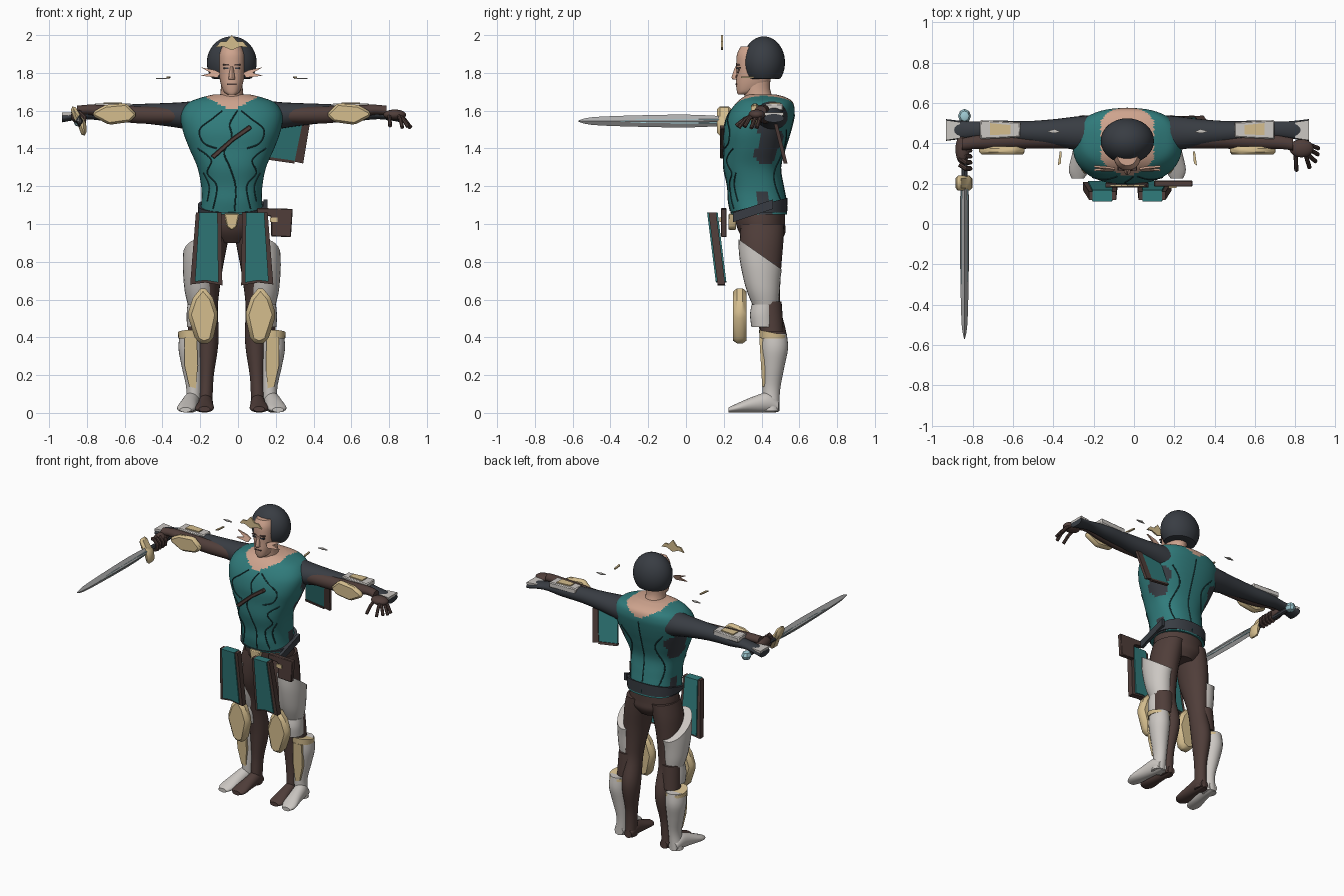
import bpy, bmesh, math
from mathutils import Vector
from mathutils.bvhtree import BVHTree

CX = -0.033  # body symmetry plane


def mat(name, r, g, b):
    m = bpy.data.materials.new(name)
    m.diffuse_color = (r, g, b, 1)
    return m


TEAL = mat("teal cloth", .03, .2, .2)
DTEAL = mat("dark trim", .012, .05, .055)
BROWN = mat("brown leather", .08, .048, .042)
GOLD = mat("pale gold", .66, .51, .27)
WHITE = mat("off white armour", .6, .57, .54)
SLATE = mat("dark slate", .04, .046, .056)
SKIN = mat("skin", .62, .37, .27)
STEEL = mat("steel", .42, .42, .42)
BLUE = mat("pale blue", .36, .62, .68)


def finish(name, bm, *mats):
    bmesh.ops.recalc_face_normals(bm, faces=bm.faces[:])
    me = bpy.data.meshes.new(name)
    bm.to_mesh(me)
    bm.free()
    for m in mats:
        me.materials.append(m)
    ob = bpy.data.objects.new(name, me)
    bpy.context.collection.objects.link(ob)
    return ob


def smooth_rows(rows, k):
    """Catmull-Rom resampling of cross-section rows."""
    out = []
    for i in range(len(rows) - 1):
        p = [rows[max(i - 1, 0)], rows[i], rows[i + 1], rows[min(i + 2, len(rows) - 1)]]
        for j in range(k):
            t = j / k
            out.append([.5 * (2 * b + (c - a) * t + (2 * a - 5 * b + 4 * c - d) * t * t
                              + (3 * b - a - 3 * c + d) * t ** 3) for a, b, c, d in zip(*p)])
    return out + [list(rows[-1])]


def loft(name, rows, m, axis="z", n=24, k=4, e=2.0, rule=None, extra=(), slant=0):
    """rows: (position on axis, centre a, centre b, radius a, radius b)."""
    bm = bmesh.new()
    rings = []
    for t, a, b, ra, rb in smooth_rows(rows, k):
        ring = []
        for i in range(n):
            c, s = math.cos(math.tau * i / n), math.sin(math.tau * i / n)
            u = a + ra * math.copysign(abs(c) ** (2 / e), c)
            v = b + rb * math.copysign(abs(s) ** (2 / e), s)
            w = t - slant * (v - b) * abs(t - rows[0][0]) / abs(rows[-1][0] - rows[0][0])
            ring.append(bm.verts.new({"z": (u, v, w), "x": (w, u, v), "y": (u, w, v)}[axis]))
        rings.append(ring)
    for r, q in zip(rings, rings[1:]):
        for i in range(n):
            bm.faces.new((r[i], r[(i + 1) % n], q[(i + 1) % n], q[i]))
    bm.faces.new(rings[0])
    bm.faces.new(rings[-1])
    if rule:
        for f in bm.faces:
            f.material_index = rule(f.calc_center_median())
    return finish(name, bm, m, *extra)


def plate(name, pts, lo, hi, m, axis="y", shear=0, z0=0, bevel=0):
    """Outline extruded along an axis; shear leans it with height."""
    bm = bmesh.new()

    def pos(u, v, w):
        return {"y": (u, w + shear * (v - z0), v), "z": (u, v, w), "x": (w, u, v)}[axis]
    a = [bm.verts.new(pos(u, v, lo)) for u, v in pts]
    b = [bm.verts.new(pos(u, v, hi)) for u, v in pts]
    bm.faces.new(a)
    bm.faces.new(b)
    for i in range(len(a)):
        j = (i + 1) % len(a)
        bm.faces.new((a[i], a[j], b[j], b[i]))
    ob = finish(name, bm, m)
    if bevel:
        mod = ob.modifiers.new("bevel", "BEVEL")
        mod.width, mod.segments = bevel, 1
    return ob


def rect(x0, x1, z0, z1):
    return [(x0, z0), (x1, z0), (x1, z1), (x0, z1)]


def ball(name, c, r, m, seg=24, rings=14, floor=None):
    bm = bmesh.new()
    bmesh.ops.create_uvsphere(bm, u_segments=seg, v_segments=rings, radius=1)
    for v in bm.verts:
        v.co = Vector([c[i] + v.co[i] * r[i] for i in range(3)])
        if floor is not None:
            v.co.z = max(v.co.z, floor)
    return finish(name, bm, m)


def tube(name, pts, r, m):
    cu = bpy.data.curves.new(name, "CURVE")
    cu.dimensions, cu.bevel_depth, cu.bevel_resolution, cu.use_fill_caps = "3D", r, 2, True
    sp = cu.splines.new("POLY")
    sp.points.add(len(pts) - 1)
    for p, q in zip(sp.points, pts):
        p.co = (*q, 1)
    cu.materials.append(m)
    ob = bpy.data.objects.new(name, cu)
    bpy.context.collection.objects.link(ob)


# Tunic: (height, half width, front y, back y), skin neckline, dark armpits
T = [(1.05, .17, .24, .535), (1.12, .16, .225, .53), (1.2, .162, .22, .515), (1.3, .182, .2, .5),
     (1.4, .225, .2, .525), (1.48, .255, .198, .55), (1.55, .27, .212, .568), (1.6, .262, .235, .575),
     (1.645, .225, .27, .565), (1.67, .16, .30, .53), (1.685, .1, .33, .48)]


def tunic_rule(c):
    d = abs(c.x - CX)
    if c.z > 1.6 + .5 * d and d < .13:
        return 1
    wave = .02 * math.sin(c.z * 40)
    if d > .15 and ((1.31 < c.z < 1.56 and .38 + wave < c.y < .5 + wave)
                    or (c.z < 1.16 + wave and c.y > .38 and c.y < .46)):
        return 2
    return 0


tunic = loft("tunic", [(z, CX, (f + b) / 2, w, (b - f) / 2) for z, w, f, b in T], TEAL, n=72, k=6,
             e=2.4, rule=tunic_rule, extra=(SKIN, SLATE))

# Raised trim laid on the tunic surface
me = tunic.data
tree = BVHTree.FromPolygons([v.co for v in me.vertices], [p.vertices[:] for p in me.polygons])


def trim(name, pts, front=True, r=.004):
    path = []
    for x, z in smooth_rows(pts, 8):
        hit = tree.ray_cast(Vector((x + CX, -1 if front else 2, z)), Vector((0, 1 if front else -1, 0)))[0]
        if hit:
            path.append(hit)
    tube(name, path, r, m=DTEAL)


trim("front_seam", [(.03, 1.6), (-.01, 1.53), (.0, 1.46), (-.04, 1.38), (-.01, 1.3), (.02, 1.2), (.015, 1.07)])
trim("back_seam", [(0, 1.58), (.005, 1.3), (0, 1.07)], False)
for s in (-1, 1):
    trim("chest_trim", [(s * .05, 1.6), (s * .1, 1.56), (s * .17, 1.5), (s * .15, 1.43), (s * .08, 1.4)])
    trim("rib_trim", [(s * .18, 1.4), (s * .11, 1.34), (s * .13, 1.27), (s * .08, 1.2), (s * .1, 1.08)])
    trim("waist_trim", [(s * .15, 1.27), (s * .12, 1.2), (s * .13, 1.12)])
    trim("back_trim", [(s * .16, 1.5), (s * .09, 1.4), (s * .13, 1.25), (s * .1, 1.1)], False)
plate("chest_strap", [(-.145, 1.36), (-.125, 1.345), (-.02, 1.44), (.075, 1.505), (.06, 1.525), (-.03, 1.46)],
      .18, .205, BROWN, bevel=.004)

# Neck, head and face
loft("neck", [(1.62, CX, .40, .085, .085), (1.67, CX, .385, .065, .075), (1.72, CX, .375, .058, .07),
              (1.79, CX, .38, .058, .07)], SKIN)
loft("head", [(1.685, CX, .305, .022, .03), (1.70, CX, .325, .042, .055), (1.74, CX, .35, .058, .085),
              (1.79, CX, .36, .067, .093), (1.85, CX, .36, .071, .094), (1.90, CX, .365, .069, .095),
              (1.94, CX, .375, .055, .085)], SKIN, e=2.3, n=32)
loft("nose", [(1.765, CX, .272, .017, .025), (1.78, CX, .266, .016, .024), (1.835, CX, .275, .008, .014)], SKIN, n=12)
plate("mouth", rect(CX - .025, CX + .025, 1.737, 1.743), .262, .29, BROWN)
for s in (-1, 1):
    x = CX + s * .03
    plate("eye", rect(x - .013, x + .013, 1.82, 1.829), .266, .29, SLATE)
    plate("brow", [(x - .018, 1.838), (x + .018, 1.838), (x + .015, 1.846), (x - .015, 1.846)], .264, .29, BROWN)
    # Pointed cheek guards
    plate("cheek_guard", [(CX + s * .06, 1.80), (CX + s * .075, 1.775), (CX + s * .165, 1.785),
                          (CX + s * .11, 1.80), (CX + s * .165, 1.83), (CX + s * .09, 1.815)], .265, .275,
          SKIN, shear=.4, z0=1.79)
ball("helmet", (CX, .412, 1.855), (.132, .112, .138), SLATE, 32, 24, floor=1.768)
plate("crest", [(CX - .085, 1.935), (CX - .045, 1.94), (CX, 1.92), (CX + .045, 1.94), (CX + .085, 1.935),
                (CX + .06, 1.965), (CX + .03, 1.965), (CX, 2.0), (CX - .03, 1.965), (CX - .06, 1.965)],
      .185, .195, GOLD)

# Hips, belt, buckle, pouch
loft("hips", [(.90, CX, .41, .09, .085), (.95, CX, .405, .155, .12), (1.0, CX, .395, .168, .13),
              (1.08, CX, .39, .16, .135)], BROWN, n=32)
loft("belt", [(1.06, CX, .385, .178, .15), (1.10, CX, .385, .18, .152)], SLATE, n=40, k=1, e=2.4, slant=-.25)
plate("buckle", [(-.06, .985), (-.033, .965), (-.006, .985), (.008, 1.055), (-.074, 1.055)], .225, .265, GOLD, bevel=.006)
plate("pouch", [(.175, .935), (.28, .93), (.29, 1.08), (.1, 1.085), (.1, 1.05), (.175, 1.04)], .185, .215, BROWN, bevel=.004)
plate("pouch_clasp", rect(.17, .21, 1.01, 1.035), .178, .186, GOLD)
plate("side_strap", [(.25, 1.01), (.46, 1.08), (.46, 1.13), (.25, 1.06)], .135, .155, SLATE, axis="x")

# Shoulder cloth hanging behind the arm
plate("shoulder_cloth", [(.16, 1.35), (.30, 1.33), (.34, 1.53), (.20, 1.60)], .49, .50, TEAL, shear=-.25, z0=1.45)
plate("cloth_border", [(.30, 1.33), (.345, 1.32), (.38, 1.53), (.34, 1.53)], .485, .505, BROWN, shear=-.25, z0=1.45)
plate("cloth_hem", [(.16, 1.34), (.30, 1.32), (.30, 1.335), (.16, 1.355)], .485, .505, BROWN, shear=-.25, z0=1.45)

for s in (-1, 1):
    def X(d):
        return CX + s * d

    def P(pts):
        return [(X(u), v) for u, v in pts]

    # Hanging tassets
    plate("tasset_border", P([(.055, 1.06), (.19, 1.06), (.22, .68), (.14, .69), (.05, .675)]), .12, .16,
          BROWN, shear=-.125, z0=1.06)
    plate("tasset_panel", P([(.075, 1.062), (.172, 1.062), (.195, .695), (.14, .702), (.07, .69)]), .112, .168,
          TEAL, shear=-.125, z0=1.06)

    # Legs
    loft("leg", [(1.0, X(.09), .405, .085, .115), (.9, X(.11), .40, .088, .115), (.78, X(.125), .40, .08, .105),
                 (.65, X(.13), .42, .065, .078), (.55, X(.13), .435, .056, .066), (.42, X(.127), .462, .058, .07),
                 (.33, X(.128), .466, .053, .064), (.2, X(.133), .455, .038, .045), (.1, X(.137), .45, .036, .042),
                 (.01, X(.14), .45, .036, .044)], BROWN)
    loft("bare_foot", [(.235, X(.145), .02, .03, .014), (.27, X(.145), .024, .05, .022),
                       (.36, X(.14), .04, .042, .038), (.44, X(.138), .05, .038, .048),
                       (.49, X(.137), .03, .028, .026)], BROWN, "y")
    loft("thigh_guard", [(.575, X(.165), .42, .068, .07), (.65, X(.17), .405, .08, .09),
                         (.76, X(.172), .392, .087, .108), (.84, X(.168), .392, .09, .115)], WHITE, slant=.7)
    loft("knee_cuff", [(.455, X(.175), .41, .062, .064), (.52, X(.175), .405, .064, .066),
                       (.575, X(.172), .41, .062, .062)], WHITE)
    loft("knee_strap", [(.43, X(.17), .455, .062, .062), (.59, X(.165), .44, .062, .066)], BROWN, k=1)
    plate("knee_plate", P([(.145, .36), (.19, .38), (.235, .52), (.205, .61), (.152, .675),
                           (.10, .61), (.07, .52), (.10, .38)]), .25, .32, GOLD, bevel=.02)
    # Boots with gold shin plate and band
    loft("boot", [(.42, X(.215), .465, .06, .068), (.34, X(.218), .468, .064, .072), (.24, X(.21), .462, .054, .058),
                  (.12, X(.2), .452, .04, .046), (.01, X(.21), .45, .044, .045)], WHITE)
    loft("boot_foot", [(.225, X(.245), .016, .03, .013), (.27, X(.24), .026, .05, .024),
                       (.36, X(.225), .045, .046, .043), (.44, X(.212), .055, .044, .053),
                       (.49, X(.208), .035, .032, .03)], WHITE, "y")
    loft("boot_band", [(.395, X(.215), .462, .068, .073), (.425, X(.215), .46, .07, .073)], GOLD, k=1, slant=.2)
    plate("shin_plate", P([(.19, .13), (.225, .14), (.25, .25), (.25, .4), (.185, .4), (.18, .25)]), .40, .42,
          GOLD, shear=-.06, z0=.2)

    # Sleeves, arms and arm guards
    loft("sleeve", [(X(.17), .45, 1.57, .09, .085), (X(.26), .45, 1.575, .082, .07), (X(.36), .452, 1.58, .068, .06),
                    (X(.5), .455, 1.585, .055, .05), (X(.65), .465, 1.585, .048, .042),
                    (X(.78), .466, 1.58, .042, .025), (X(.9), .466, 1.56, .054, .022)], SLATE, "x")
    loft("arm", [(X(.3), .425, 1.575, .05, .045), (X(.5), .415, 1.578, .042, .045), (X(.65), .41, 1.59, .04, .038),
                 (X(.75), .405, 1.605, .033, .027), (X(.82), .395, 1.6, .03, .026)], BROWN, "x")
    plate("forearm_plate", P([(.5, 1.58), (.54, 1.54), (.65, 1.525), (.735, 1.57), (.735, 1.595),
                              (.67, 1.63), (.56, 1.64)]), .345, .385, GOLD, bevel=.012)
    plate("forearm_guard", P([(.53, .43), (.73, .42), (.73, .515), (.53, .505)]), 1.60, 1.637, WHITE, axis="z", bevel=.006)
    plate("guard_inlay", P([(.58, .445), (.68, .44), (.68, .5), (.58, .49)]), 1.635, 1.644, GOLD, axis="z")
    plate("wrist_guard", P([(.83, .425), (.9, .415), (.9, .515), (.83, .505)]), 1.575, 1.59, WHITE, axis="z")
    plate("shoulder_flake", P([(.33, .455), (.37, .45), (.4, .46), (.36, .47)]), 1.768, 1.774, WHITE, axis="z")
    plate("floating_sliver", P([(.33, .30), (.345, .29), (.335, .36), (.325, .36)]), 1.772, 1.78, GOLD, axis="z")

# Open right hand
ball("open_palm", (.83, .375, 1.578), (.06, .045, .028), BROWN)
for y, tip in ((.40, (.915, .375, 1.51)), (.38, (.912, .345, 1.508)), (.355, (.9, .31, 1.515)), (.345, (.87, .28, 1.51)),
               (.36, (.805, .265, 1.52))):
    base = Vector((.85 if y != .36 else .8, y, 1.575))
    tube("finger", [base, base.lerp(Vector(tip), .5) + Vector((0, 0, .01)), tip], .0105, BROWN)

# Gripping left hand
ball("grip_palm", (-.85, .37, 1.57), (.035, .075, .035), BROWN)
for i in range(4):
    y = .275 + i * .03
    tube("grip_finger", [(-.865, y + .02, 1.585), (-.835, y, 1.59), (-.812, y, 1.565), (-.815, y, 1.53),
                         (-.845, y, 1.52)], .012, BROWN)

# Sword
loft("blade", [(-.57, -.84, 1.545, .002, .003), (-.5, -.84, 1.545, .014, .02), (-.3, -.84, 1.545, .02, .029),
               (0, -.84, 1.545, .023, .034), (.19, -.84, 1.545, .02, .026)], STEEL, "y", n=4, k=3)
for s in (-1, 1):
    plate("blade_inlay", [(-.42, 1.545), (-.2, 1.534), (.18, 1.532), (.18, 1.556), (-.2, 1.555)],
          -.84 + s * .013 - .004, -.84 + s * .013 + .004, BLUE, axis="x")
plate("sword_guard", [(-.89, 1.615), (-.865, 1.63), (-.835, 1.575), (-.805, 1.545), (-.80, 1.475),
                      (-.825, 1.46), (-.85, 1.53), (-.87, 1.56)], .165, .24, GOLD, bevel=.018)
tube("sword_grip", [(-.84, .2, 1.545), (-.84, .51, 1.545)], .016, SLATE)
ball("pommel", (-.84, .535, 1.545), (.032, .036, .032), BLUE, 8, 4)

# Turn tubes into meshes and shade everything
bpy.ops.object.select_all(action="SELECT")
bpy.context.view_layer.objects.active = tunic
bpy.ops.object.convert(target="MESH")
bpy.ops.object.shade_smooth_by_angle(angle=math.radians(40))
